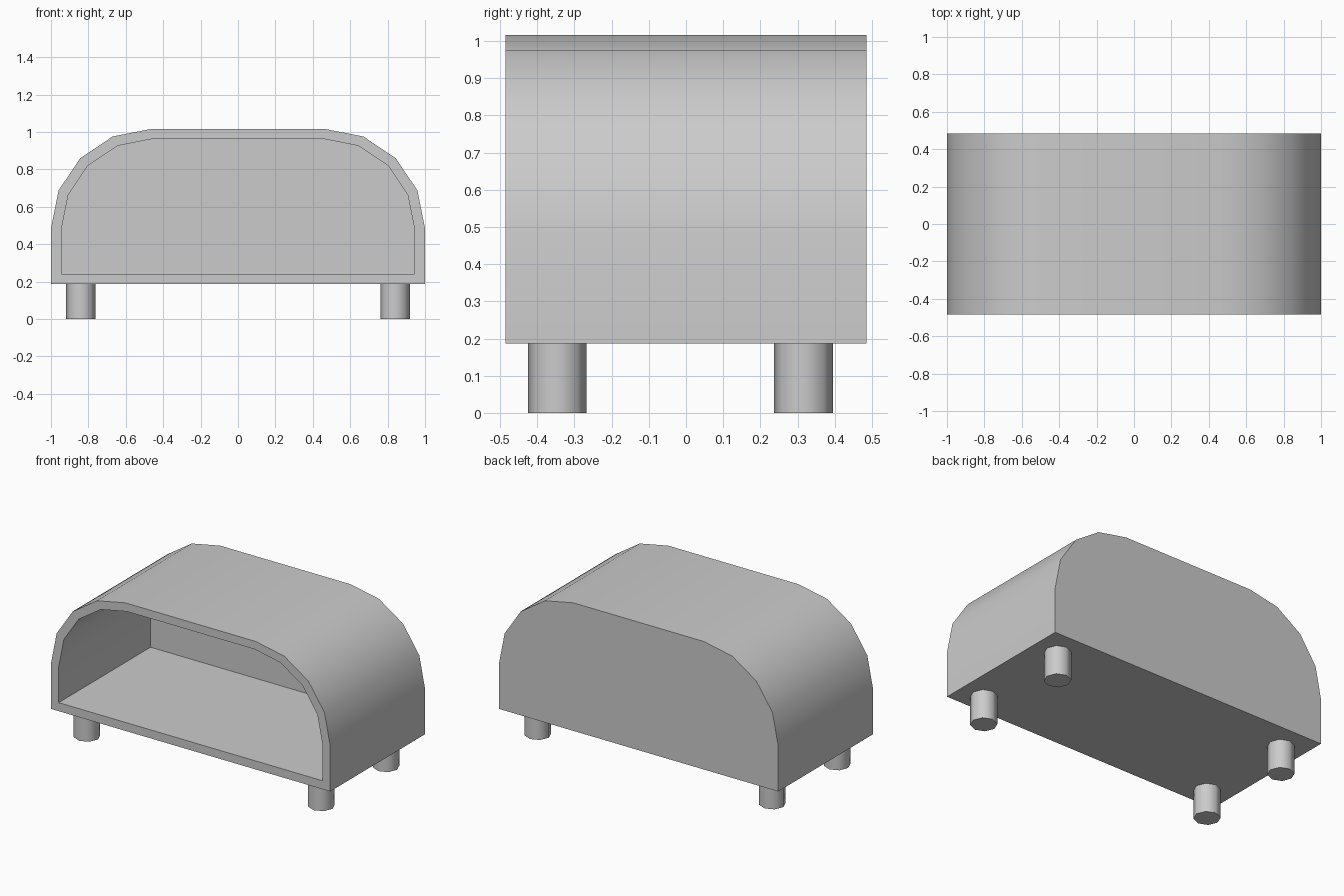
import bpy
import bmesh
from math import cos, sin, pi, radians

cube = bpy.data.objects.get("Cube")
if cube:
    bpy.data.objects.remove(cube, do_unlink=True)

# Single plain grey
GREY = (0.6, 0.6, 0.6, 1)
grey = bpy.data.materials.new("light grey")
grey.use_nodes = True
grey.diffuse_color = GREY
grey.node_tree.nodes["Principled BSDF"].inputs["Base Color"].default_value = GREY

HALF_DEPTH = 0.485
BACK_WALL = 0.03
ARC_STEPS = 4


def finish(bm, name):
    bmesh.ops.recalc_face_normals(bm, faces=bm.faces[:])
    mesh = bpy.data.meshes.new(name)
    bm.to_mesh(mesh)
    bm.free()
    mesh.materials.append(grey)
    mesh.shade_smooth()
    mesh.set_sharp_from_angle(angle=radians(50))
    obj = bpy.data.objects.new(name, mesh)
    bpy.context.collection.objects.link(obj)
    return obj


def arch(half_width, bottom, shoulder, radius):
    """Flat-bottomed outline with two rounded upper corners."""
    right = [(half_width, bottom)]
    for i in range(ARC_STEPS + 1):
        a = i * pi / 2 / ARC_STEPS
        right.append((half_width - radius + radius * cos(a),
                      shoulder + radius * sin(a)))
    return right + [(-x, z) for x, z in reversed(right)]


def ring(bm, outline, y):
    return [bm.verts.new((x, y, z)) for x, z in outline]


def bridge(bm, a, b):
    n = len(a)
    for i in range(n):
        j = (i + 1) % n
        bm.faces.new((a[i], a[j], b[j], b[i]))


# Hollow shell, open at the front
outer = arch(1.0, 0.187, 0.483, 0.533)
inner = arch(0.945, 0.242, 0.475, 0.488)
bm = bmesh.new()
loops = [ring(bm, outer, HALF_DEPTH),
         ring(bm, outer, -HALF_DEPTH),
         ring(bm, inner, -HALF_DEPTH),
         ring(bm, inner, HALF_DEPTH - BACK_WALL)]
for a, b in zip(loops, loops[1:]):
    bridge(bm, a, b)
bm.faces.new(loops[0])
bm.faces.new(loops[-1])
finish(bm, "shell")

# Four short eight-sided legs
LEG_HEIGHT = 0.19
for depth_name, y in (("front", -0.346), ("back", 0.316)):
    for side_name, side in (("left", 1), ("right", -1)):
        bm = bmesh.new()
        bmesh.ops.create_cone(bm, cap_ends=True, segments=8,
                              radius1=0.079, radius2=0.079, depth=LEG_HEIGHT)
        leg = finish(bm, f"{depth_name}_{side_name}_leg")
        leg.location = (side * 0.84, y, LEG_HEIGHT / 2)
